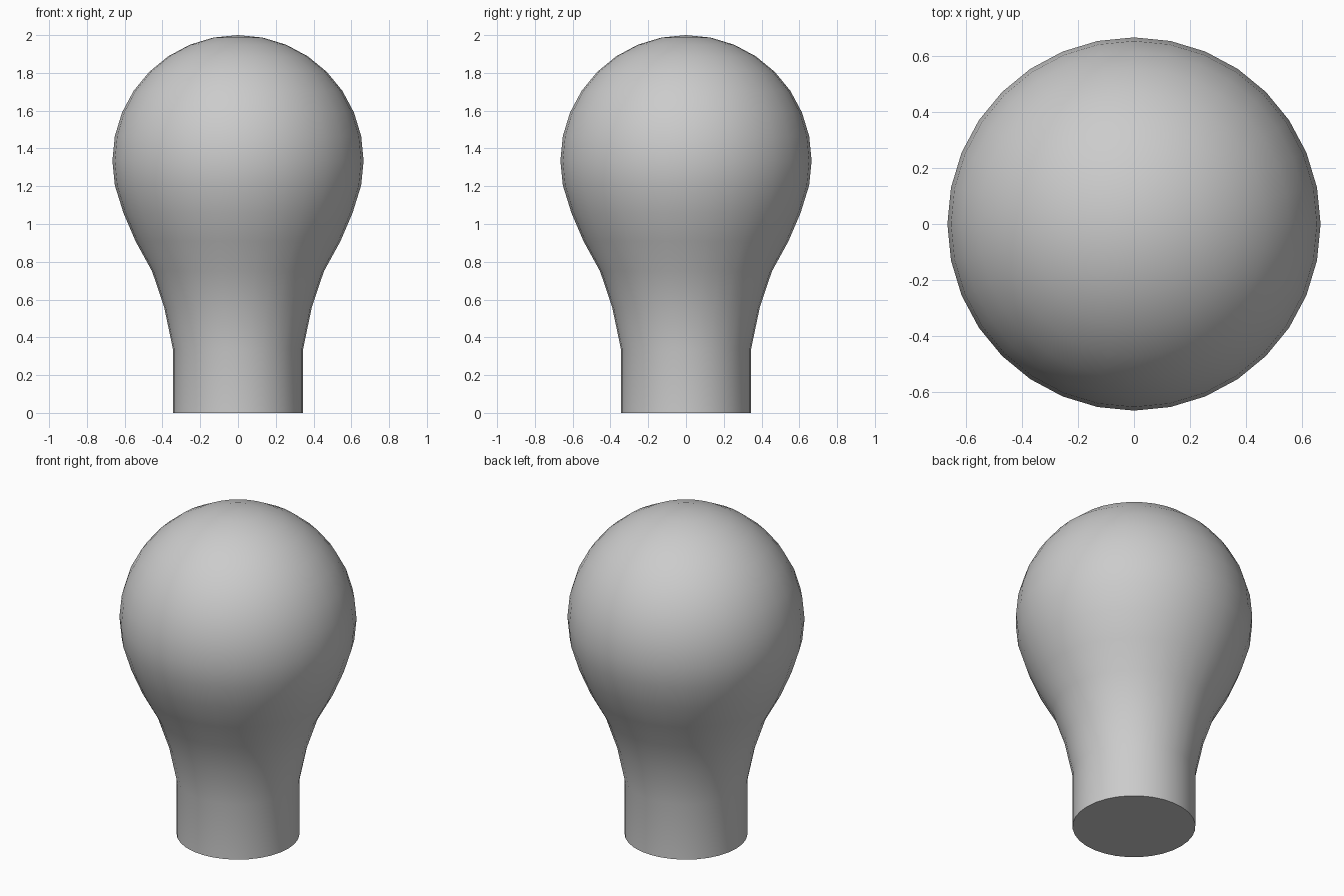
import bpy
import bmesh
from math import sin, cos, pi, radians
from mathutils import Matrix, Vector

if "Cube" in bpy.data.objects:
    bpy.data.objects.remove(bpy.data.objects["Cube"], do_unlink=True)

SEGMENTS = 32
RADIUS = 0.665
CENTRE = 2 - RADIUS

# Profile: round globe from the crown to just below the equator
profile = [(RADIUS * sin(pi * i / 16), CENTRE + RADIUS * cos(pi * i / 16))
           for i in range(10)]
# Tapering shoulder, neck and straight base
profile += [(0.607, 1.06), (0.543, 0.91), (0.455, 0.75),
            (0.391, 0.56), (0.345, 0.34), (0.345, 0)]

# Revolve the profile around the vertical axis
bm = bmesh.new()
verts = [bm.verts.new((r, 0, z)) for r, z in profile]
edges = [bm.edges.new(pair) for pair in zip(verts, verts[1:])]
bmesh.ops.spin(bm, geom=verts + edges, cent=(0, 0, 0), axis=(0, 0, 1),
               angle=2 * pi, steps=SEGMENTS, use_merge=False)
bmesh.ops.remove_doubles(bm, verts=bm.verts, dist=0.0005)

# Flat disc closing the bottom
rim = [e for e in bm.edges if e.is_boundary]
bmesh.ops.contextual_create(bm, geom=rim)
bmesh.ops.recalc_face_normals(bm, faces=bm.faces)

mesh = bpy.data.meshes.new("bulb")
bm.to_mesh(mesh)
bm.free()
bulb = bpy.data.objects.new("bulb", mesh)
bpy.context.collection.objects.link(bulb)

# Smooth sides with a crisp edge around the bottom
bpy.ops.object.select_all(action="DESELECT")
bulb.select_set(True)
bpy.context.view_layer.objects.active = bulb
bpy.ops.object.shade_smooth_by_angle(angle=radians(40))
